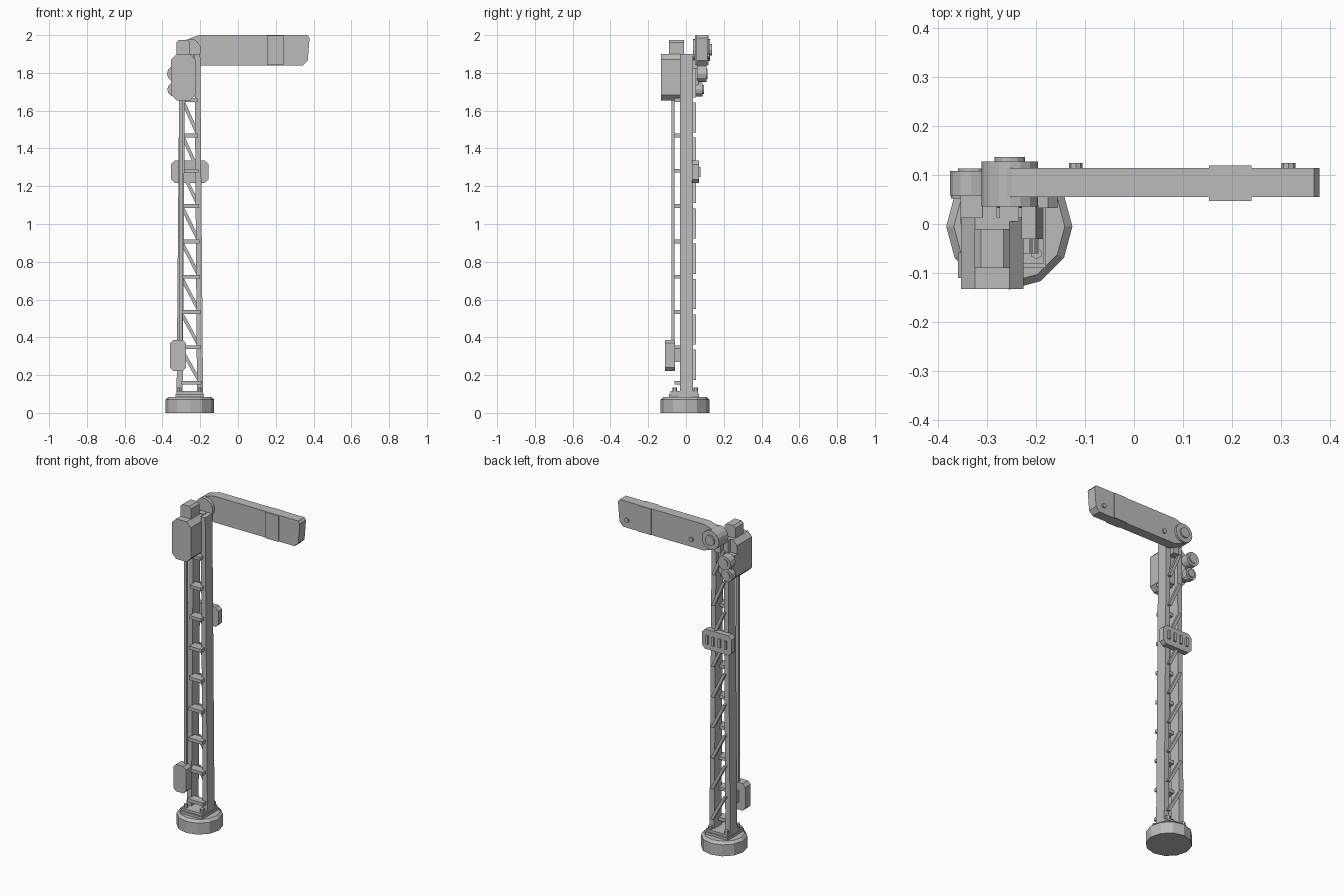
import bpy, bmesh, math
from mathutils import Vector, Matrix

cube = bpy.data.objects.get("Cube")
if cube:
    bpy.data.objects.remove(cube)

grey = bpy.data.materials.new("signal grey")
grey.use_nodes = True
GREY = (0.5, 0.5, 0.5, 1)
grey.diffuse_color = GREY
grey.node_tree.nodes["Principled BSDF"].inputs["Base Color"].default_value = GREY

CX = -0.255   # centre line of the mast
RUNGS = [0.16 + 0.187 * i for i in range(9)]


def finish(name, bm):
    bmesh.ops.recalc_face_normals(bm, faces=bm.faces)
    mesh = bpy.data.meshes.new(name)
    bm.to_mesh(mesh)
    bm.free()
    mesh.materials.append(grey)
    ob = bpy.data.objects.new(name, mesh)
    bpy.context.collection.objects.link(ob)
    return ob


def prism(name, points, y0, y1):
    """Extrude an x-z outline from y0 to y1."""
    bm = bmesh.new()
    face = bm.faces.new([bm.verts.new((x, y0, z)) for x, z in points])
    out = bmesh.ops.extrude_face_region(bm, geom=[face])["geom"]
    verts = [v for v in out if isinstance(v, bmesh.types.BMVert)]
    bmesh.ops.translate(bm, vec=(0, y1 - y0, 0), verts=verts)
    return finish(name, bm)


def plate(name, x, y, z, cut=0.0):
    """Box from (min, max) pairs, with optional cut corners in x-z."""
    (a, b), (c, d) = x, z
    if cut:
        pts = [(a + cut, c), (b - cut, c), (b, c + cut), (b, d - cut),
               (b - cut, d), (a + cut, d), (a, d - cut), (a, c + cut)]
    else:
        pts = [(a, c), (b, c), (b, d), (a, d)]
    return prism(name, pts, *y)


def disc(name, x, z, r, y0, y1, sides=12):
    pts = [(x + r * math.cos(math.tau * i / sides), z + r * math.sin(math.tau * i / sides))
           for i in range(sides)]
    return prism(name, pts, y0, y1)


# Twelve-sided foot with a chamfered top rim
bm = bmesh.new()
bmesh.ops.create_cone(bm, cap_ends=True, segments=12, radius1=0.129, radius2=0.129, depth=0.085,
                      matrix=Matrix.Translation((CX, -0.005, 0.0425)))
rim = [e for e in bm.edges if all(v.co.z > 0.08 for v in e.verts)]
bmesh.ops.bevel(bm, geom=rim, offset=0.015, segments=1, affect="EDGES")
finish("foot", bm)

# Mast shoe and anchor bolts
plate("shoe_lower", (CX - 0.075, CX + 0.075), (-0.09, 0.07), (0.08, 0.1))
plate("shoe_upper", (CX - 0.07, CX + 0.07), (-0.082, 0.064), (0.1, 0.115))
for side in (-1, 1):
    for y in (-0.06, 0.052):
        bm = bmesh.new()
        bmesh.ops.create_cone(bm, cap_ends=True, segments=6, radius1=0.012, radius2=0.012, depth=0.025,
                              matrix=Matrix.Translation((CX + side * 0.055, y, 0.123)))
        finish("anchor_bolt", bm)

# Two tapering uprights
for side, name in ((-1, "right_upright"), (1, "left_upright")):
    outline = [(CX + side * o, z) for o, z in ((0.038, 0.1), (0.07, 0.1), (0.055, 1.9), (0.025, 1.9))]
    prism(name, outline, -0.031, 0.038)

# Rungs on the front and diagonal lacing on the back
for z in RUNGS:
    half = 0.055 - 0.013 * z
    plate("rung", (CX + 0.008 - half, CX + 0.008 + half), (-0.06, -0.005), (z - 0.01, z + 0.01))
    half = 0.046 - 0.007 * z
    prism("lacing_bar", [(CX - half - 0.008, z + 0.175), (CX + half - 0.008, z + 0.015),
                         (CX + half + 0.012, z + 0.015), (CX - half + 0.012, z + 0.175)],
          0.034, 0.053)

# Control rod with lower and upper cases
plate("control_rod", (-0.312, -0.295), (-0.076, -0.06), (0.34, 1.68))
plate("lower_case", (-0.36, -0.275), (-0.11, -0.058), (0.222, 0.387), 0.018)
plate("lower_case_bracket", (-0.318, -0.298), (-0.06, -0.02), (0.27, 0.34))
plate("upper_case", (-0.354, -0.226), (-0.133, 0.013), (1.655, 1.9), 0.029)
plate("vent_cap", (-0.326, -0.254), (-0.09, -0.01), (1.88, 1.975), 0.013)
plate("hub_bracket", (-0.275, -0.235), (0.005, 0.06), (1.82, 1.9))

# Plate with four raised bars
plate("sign_plate", (-0.355, -0.156), (0.033, 0.068), (1.216, 1.336), 0.02)
for i in range(4):
    x = CX + (i - 1.5) * 0.042
    plate("sign_bar", (x - 0.007, x + 0.007), (0.066, 0.078), (1.25, 1.302))

# Signal arm, narrowing around its pivot
HZ = 1.922
arm = [(CX + 0.055, 1.84), (0.345, 1.84), (0.369, 1.866), (0.379, 1.985), (0.368, 2.0), (CX + 0.05, 2.0),
       (CX + 0.005, 1.985), (-0.283, 1.966), (-0.291, 1.94), (-0.291, 1.904), (-0.283, 1.878), (CX + 0.005, 1.858)]
prism("signal_arm", arm, 0.055, 0.115)
plate("arm_band", (0.153, 0.24), (0.047, 0.12), (1.841, 1.999))
for x in (-0.119, 0.316):
    disc("arm_bolt", x, 1.888, 0.014, 0.11, 0.125, 8)

# Pivot hub
disc("hub", CX + 0.001, HZ, 0.058, 0.036, 0.128, 16)
disc("hub_cap", CX + 0.001, HZ, 0.031, 0.125, 0.137, 12)

# Pair of lenses in rims, held by a bracket
plate("lens_bracket", (-0.355, -0.31), (0.0, 0.066), (1.69, 1.82))
disc("upper_lens_rim", -0.333, 1.795, 0.043, 0.058, 0.108)
disc("upper_lens", -0.333, 1.795, 0.027, 0.1, 0.113)
disc("lower_lens_rim", -0.337, 1.712, 0.037, 0.052, 0.088)
disc("lower_lens", -0.337, 1.712, 0.024, 0.08, 0.094)
